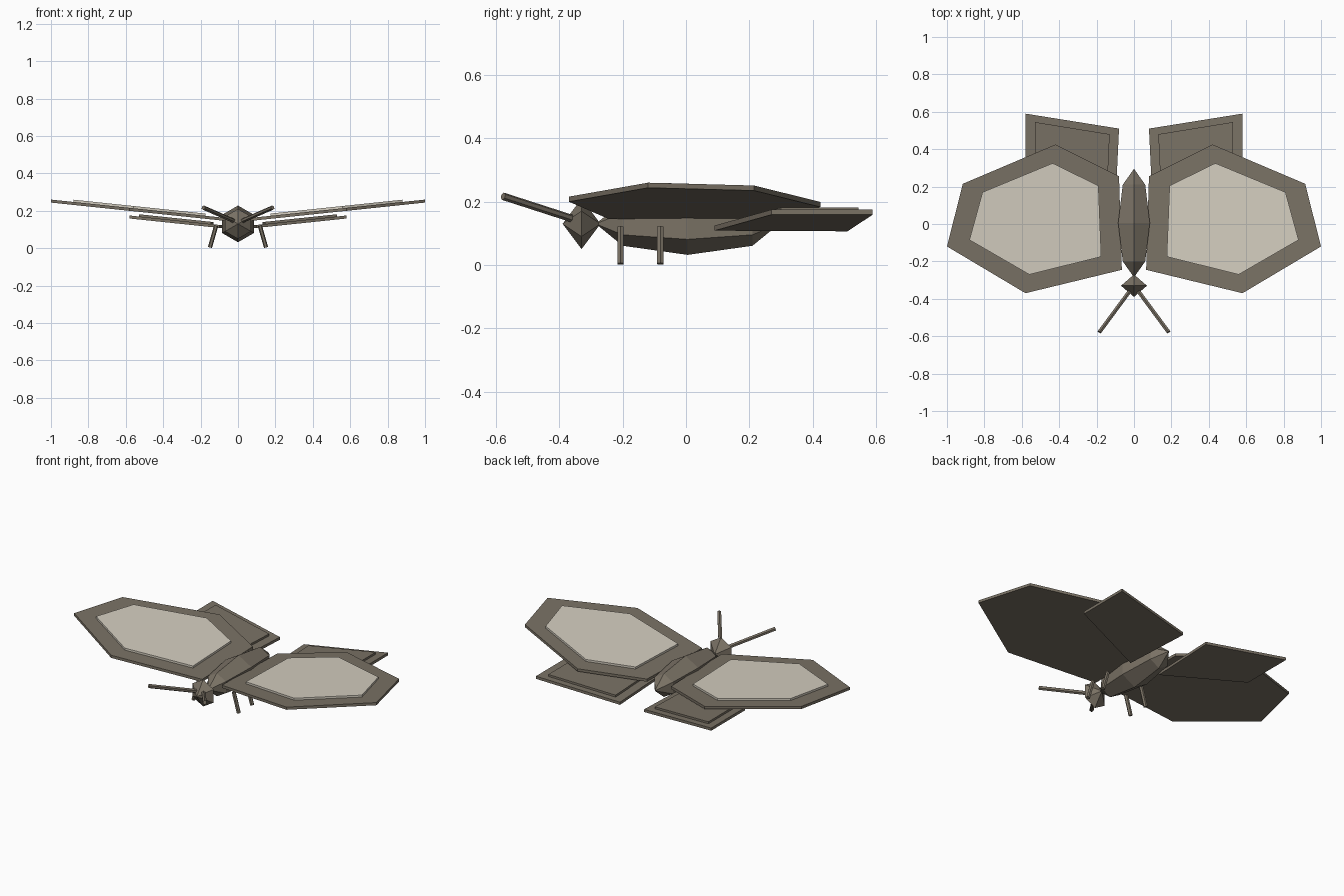
import bpy, bmesh, math
from mathutils import Vector, Matrix

if "Cube" in bpy.data.objects:
    bpy.data.objects.remove(bpy.data.objects["Cube"])


def material(name, rgb):
    m = bpy.data.materials.new(name)
    m.diffuse_color = (*rgb, 1)
    m.use_nodes = True
    m.node_tree.nodes["Principled BSDF"].inputs["Base Color"].default_value = m.diffuse_color
    return m


BROWN = material("taupe brown", (0.195, 0.168, 0.130))
CREAM = material("pale cream", (0.66, 0.615, 0.525))


def finish(name, bm, mat):
    bmesh.ops.recalc_face_normals(bm, faces=bm.faces[:])
    mesh = bpy.data.meshes.new(name)
    bm.to_mesh(mesh)
    bm.free()
    mesh.materials.append(mat)
    ob = bpy.data.objects.new(name, mesh)
    bpy.context.collection.objects.link(ob)
    return ob


def plate(name, outline, side, base, slope, thick, mat):
    """Flat slab rising outward; its top is at base + slope * |x|."""
    bm = bmesh.new()
    top = [bm.verts.new((side * x, y, base + slope * x)) for x, y in outline]
    low = [bm.verts.new((side * x, y, base + slope * x - thick)) for x, y in outline]
    bm.faces.new(top)
    bm.faces.new(low)
    n = len(outline)
    for i in range(n):
        j = (i + 1) % n
        bm.faces.new((top[i], top[j], low[j], low[i]))
    return finish(name, bm, mat)


def rod(name, a, b, radius):
    """Six-sided stick between two points."""
    a, b = Vector(a), Vector(b)
    d = b - a
    bm = bmesh.new()
    m = Matrix.Translation((a + b) / 2) @ d.to_track_quat('Z', 'Y').to_matrix().to_4x4()
    bmesh.ops.create_cone(bm, cap_ends=True, segments=6, radius1=radius,
                          radius2=radius, depth=d.length, matrix=m)
    return finish(name, bm, BROWN)


def faceted_ball(name, rings, y, z, radius, half_length):
    """Six-sided low-poly ball lying along y, flat on top."""
    bm = bmesh.new()
    bmesh.ops.create_uvsphere(bm, u_segments=6, v_segments=rings, radius=1)
    m = (Matrix.Translation((0, y, z)) @ Matrix.Rotation(math.pi / 2, 4, 'X')
         @ Matrix.Diagonal((radius, radius, half_length, 1)))
    bm.transform(m)
    return finish(name, bm, BROWN)


# Body and head
faceted_ball("body", 4, 0.005, 0.13, 0.098, 0.29)
faceted_ball("head", 2, -0.33, 0.13, 0.08, 0.06)

# Outlines in (outward x, y)
FRONT_WING = [(0.065, -0.245), (0.58, -0.37), (1.0, -0.12),
              (0.915, 0.215), (0.42, 0.425), (0.08, 0.255)]
FRONT_PANEL = [(0.175, -0.175), (0.56, -0.27), (0.88, -0.085),
               (0.81, 0.17), (0.435, 0.325), (0.19, 0.205)]
HIND_WING = [(0.10, 0.09), (0.58, 0.27), (0.58, 0.59), (0.08, 0.51)]
HIND_PANEL = [(0.145, 0.155), (0.53, 0.30), (0.53, 0.545), (0.13, 0.48)]

for side, tag in ((1, "right"), (-1, "left")):
    # Wings with raised inner panels
    plate(f"front_wing_{tag}", FRONT_WING, side, 0.155, 0.105, 0.016, BROWN)
    plate(f"front_wing_panel_{tag}", FRONT_PANEL, side, 0.167, 0.105, 0.014, CREAM)
    plate(f"hind_wing_{tag}", HIND_WING, side, 0.114, 0.105, 0.016, BROWN)
    plate(f"hind_wing_panel_{tag}", HIND_PANEL, side, 0.126, 0.105, 0.014, BROWN)

    # Antennae
    rod(f"antenna_{tag}", (side * 0.02, -0.355, 0.145), (side * 0.185, -0.578, 0.217), 0.012)

    # Legs
    for y, place in ((-0.207, "front"), (-0.081, "back")):
        rod(f"{place}_leg_{tag}", (side * 0.117, y, 0.12), (side * 0.15, y, 0.004), 0.0115)
